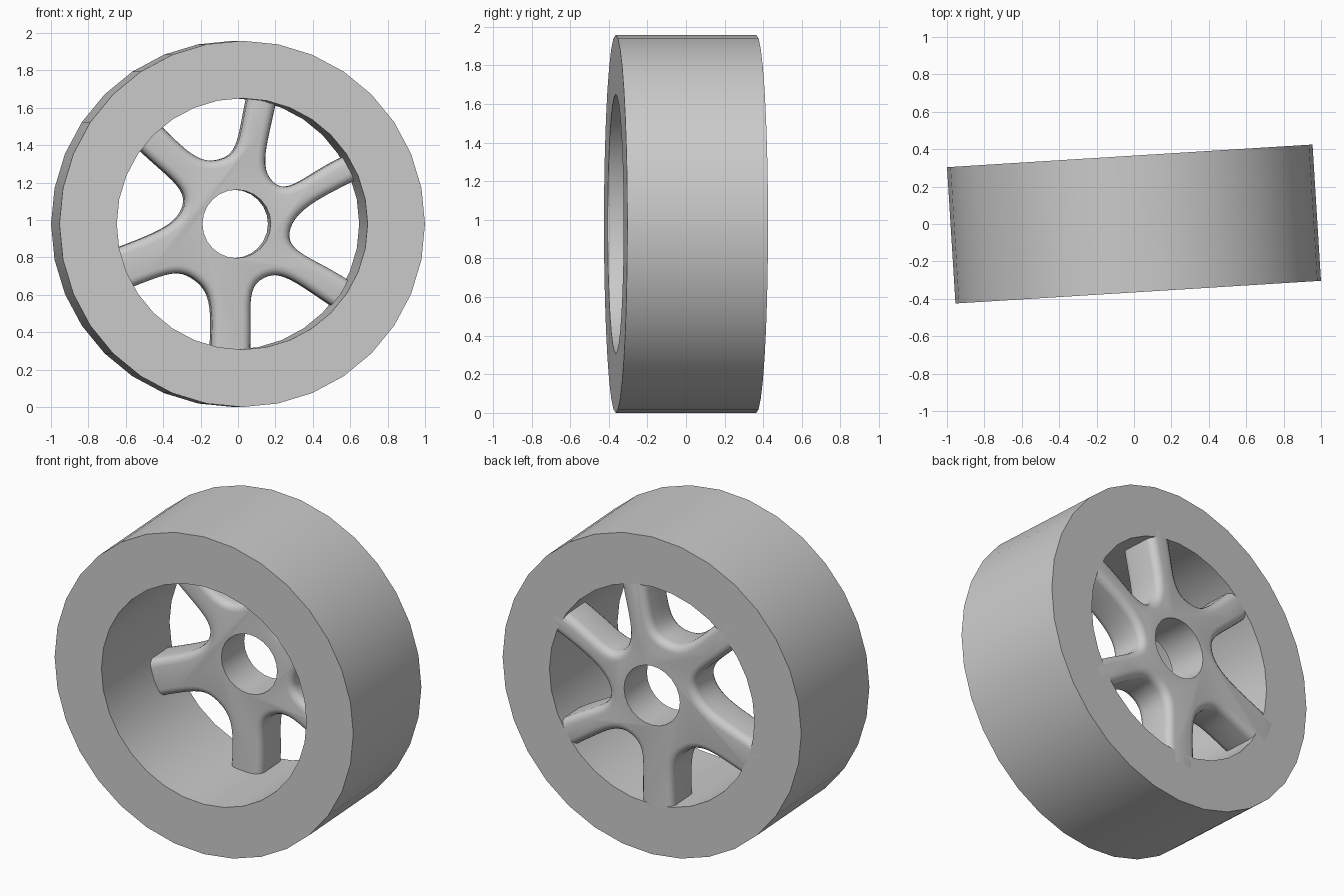
import bpy, bmesh, math
from math import radians, cos, sin
from mathutils import Vector, Matrix

if "Cube" in bpy.data.objects:
    bpy.data.objects.remove(bpy.data.objects["Cube"])

R_OUT, R_IN, HALF_WIDTH = 0.979, 0.672, 0.365
HUB_FRONT, HOLE_R, EDGE_ROUND = 0.12, 0.183, 0.045
PLACE = Matrix.Translation((0, 0, R_OUT)) @ Matrix.Rotation(radians(3.55), 4, 'Z')

grey = bpy.data.materials.new("plain_grey")
grey.use_nodes = True
GREY = (0.6, 0.6, 0.6, 1)
grey.diffuse_color = GREY
grey.node_tree.nodes["Principled BSDF"].inputs["Base Color"].default_value = GREY


def make_object(name, bm):
    bmesh.ops.recalc_face_normals(bm, faces=bm.faces)
    mesh = bpy.data.meshes.new(name)
    bm.to_mesh(mesh)
    bm.free()
    mesh.materials.append(grey)
    obj = bpy.data.objects.new(name, mesh)
    bpy.context.collection.objects.link(obj)
    obj.matrix_world = PLACE
    return obj


def activate(obj):
    bpy.ops.object.select_all(action='DESELECT')
    obj.select_set(True)
    bpy.context.view_layer.objects.active = obj


def polar(deg, r):
    return Vector((cos(radians(deg)) * r, sin(radians(deg)) * r))


def bezier(a, b, c, d, steps):
    for i in range(steps):
        t = i / steps
        u = 1 - t
        yield a * u**3 + b * 3 * u * u * t + c * 3 * u * t * t + d * t**3


# Rim: a rectangular section turned around the axle
bm = bmesh.new()
section = [(R_IN, -HALF_WIDTH), (R_OUT, -HALF_WIDTH), (R_OUT, HALF_WIDTH), (R_IN, HALF_WIDTH)]
verts = [bm.verts.new((r, y, 0)) for r, y in section]
edges = [bm.edges.new((verts[i], verts[(i + 1) % 4])) for i in range(4)]
bmesh.ops.spin(bm, geom=verts + edges, cent=(0, 0, 0), axis=(0, 1, 0),
               angle=math.tau, steps=32, use_merge=True)
bmesh.ops.remove_doubles(bm, verts=bm.verts, dist=0.0001)
rim = make_object("rim", bm)

# Openings between spokes: start angle, hub-side angle and radius, end angle
gaps = [(-26.6, -9, 0.29, 20), (32, 48, 0.30, 71.7), (84.8, 104, 0.355, 127.6),
        (142.1, 162, 0.294, 191.8), (210.9, 234, 0.37, 258.6), (276.5, 297, 0.325, 319.6)]

# Spoke outline: each opening curves in from one spoke and out along the next
outline = []
for i, (start, dip, dip_r, end) in enumerate(gaps):
    before = gaps[i - 1][3] - (360 if i == 0 else 0)
    after = gaps[(i + 1) % 6][0] + (360 if i == 5 else 0)
    dir_a = polar((before + start) / 2, 1)
    dir_b = polar((end + after) / 2, 1)
    a, b, d = polar(start, R_IN), polar(end, R_IN), polar(dip, dip_r)
    tangent = polar(dip + 90, 0.11)
    outline.append(a + dir_a * 0.12)
    outline += bezier(a, a - dir_a * 0.22, d - tangent, d, 12)
    outline += bezier(d, d + tangent, b - dir_b * 0.22, b, 12)
    outline += [b, b + dir_b * 0.12]

# Hub and spokes in one extruded piece, rounded along both faces
bm = bmesh.new()
face = bm.faces.new([bm.verts.new((p.x, HUB_FRONT, p.y)) for p in outline])
extruded = bmesh.ops.extrude_face_region(bm, geom=[face])["geom"]
bmesh.ops.translate(bm, vec=(0, HALF_WIDTH - HUB_FRONT, 0),
                    verts=[g for g in extruded if isinstance(g, bmesh.types.BMVert)])
spokes = make_object("hub_and_spokes", bm)
bevel = spokes.modifiers.new("rounded_edges", 'BEVEL')
bevel.width = EDGE_ROUND
bevel.segments = 4
bevel.limit_method = 'ANGLE'
bevel.angle_limit = radians(50)

# Axle hole cut through the hub
bm = bmesh.new()
bmesh.ops.create_cone(bm, cap_ends=True, segments=24, radius1=HOLE_R, radius2=HOLE_R, depth=2,
                      matrix=Matrix.Rotation(radians(90), 4, 'X'))
cutter = make_object("axle_hole_cutter", bm)
cutter.hide_render = True
cut = spokes.modifiers.new("axle_hole", 'BOOLEAN')
cut.object = cutter
cut.operation = 'DIFFERENCE'
cut.solver = 'EXACT'
bpy.context.view_layer.update()
activate(spokes)
for name in ("rounded_edges", "axle_hole"):
    bpy.ops.object.modifier_apply(modifier=name)
bpy.data.objects.remove(cutter)

for obj in (rim, spokes):
    activate(obj)
    bpy.ops.object.shade_smooth_by_angle(angle=radians(32))
